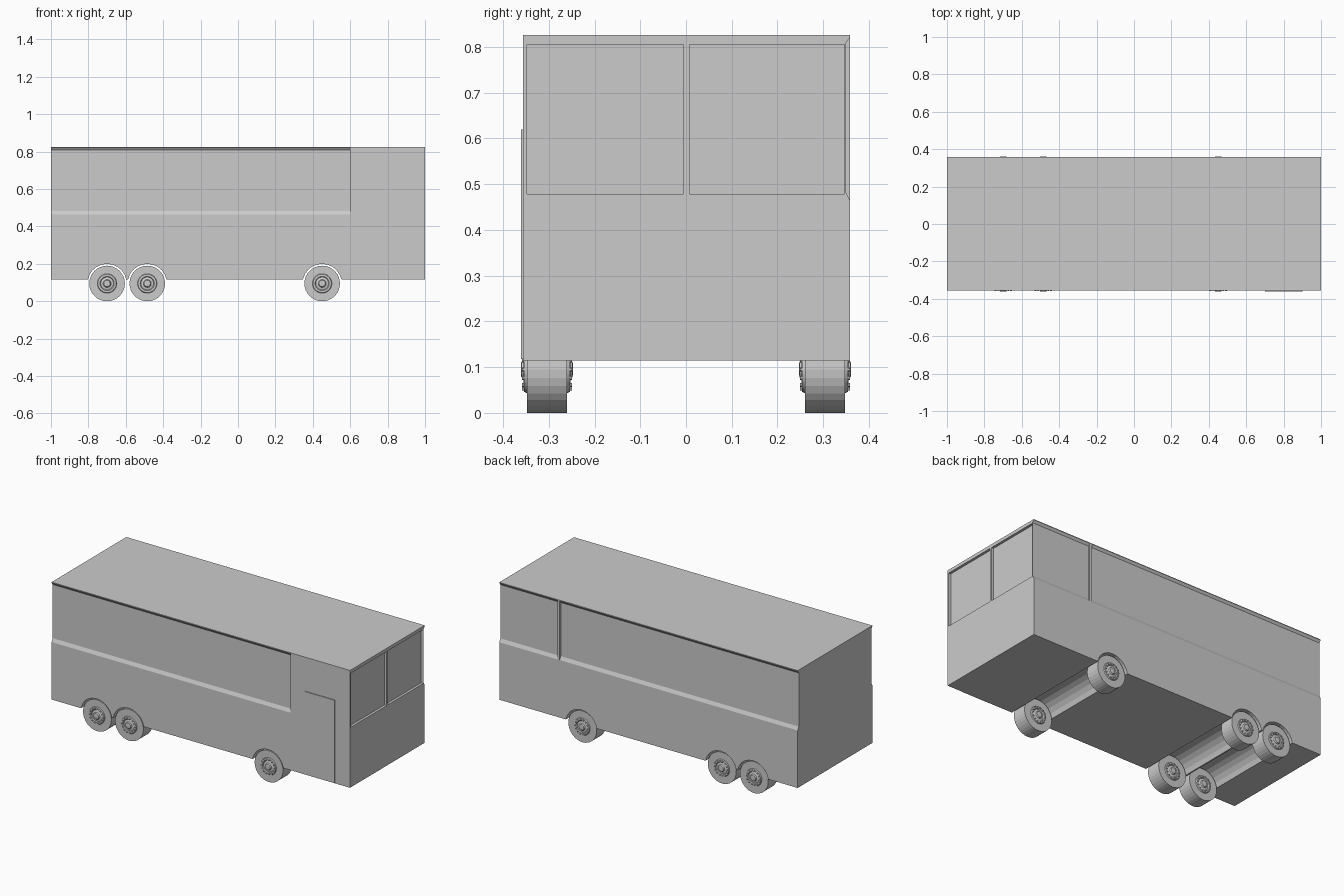
import bpy, bmesh, math
from mathutils import Matrix

if "Cube" in bpy.data.objects:
    bpy.data.objects.remove(bpy.data.objects["Cube"])

AXLES = (-0.70, -0.485, 0.45)
WHEEL_R = 0.095
FLOOR, ROOF = 0.115, 0.826
Y0, Y1 = -0.356, 0.359


def finish(name, bm, hidden=False):
    bmesh.ops.recalc_face_normals(bm, faces=bm.faces)
    mesh = bpy.data.meshes.new(name)
    bm.to_mesh(mesh)
    bm.free()
    ob = bpy.data.objects.new(name, mesh)
    bpy.context.collection.objects.link(ob)
    ob.hide_render = hidden
    return ob


def prism(name, points, offset, hidden=False):
    """Extrude a closed 3D outline along offset."""
    bm = bmesh.new()
    face = bm.faces.new([bm.verts.new(p) for p in points])
    new = bmesh.ops.extrude_face_region(bm, geom=[face])["geom"]
    verts = [v for v in new if isinstance(v, bmesh.types.BMVert)]
    bmesh.ops.translate(bm, verts=verts, vec=offset)
    return finish(name, bm, hidden)


def box(name, x, y, z, hidden=False):
    pts = [(x[0], y[0], z[0]), (x[1], y[0], z[0]), (x[1], y[0], z[1]), (x[0], y[0], z[1])]
    return prism(name, pts, (0, y[1] - y[0], 0), hidden)


# Body side profile with wheel arches running right across
outline = [(-1, Y0, ROOF), (-1, Y0, FLOOR)]
ARCH_R = 0.105
start = math.asin((FLOOR - WHEEL_R) / ARCH_R)
for cx in AXLES:
    for i in range(11):
        a = math.pi - start - (math.pi - 2 * start) * i / 10
        outline.append((cx + ARCH_R * math.cos(a), Y0, WHEEL_R + ARCH_R * math.sin(a)))
outline += [(1, Y0, FLOOR), (1, Y0, ROOF)]
body = prism("bus_body", outline, (0, Y1 - Y0, 0))


# Shallow side recesses with sloped sill and head
def side_recess(name, side, x0, x1):
    y = Y1 if side > 0 else Y0
    section = [(0.02, 0.463), (0, 0.463), (-0.01, 0.483), (-0.01, 0.808), (0, 0.822), (0.02, 0.822)]
    return prism(name, [(x0, y + side * d, z) for d, z in section], (x1 - x0, 0, 0), True)


cutters = [
    side_recess("door_side_recess", -1, -1.1, 0.6),
    side_recess("far_side_recess", 1, -1.1, 0.595),
    side_recess("cab_window_recess", 1, 0.61, 1.1),
    box("windscreen_recess_a", (0.985, 1.1), (-0.348, -0.006), (0.479, 0.806), True),
    box("windscreen_recess_b", (0.985, 1.1), (0.008, 0.347), (0.479, 0.806), True),
]
for c in cutters:
    mod = body.modifiers.new(c.name, "BOOLEAN")
    mod.operation = "DIFFERENCE"
    mod.solver = "EXACT"
    mod.object = c
bpy.context.view_layer.objects.active = body
for c in cutters:
    bpy.ops.object.modifier_apply(modifier=c.name)
for c in cutters:
    bpy.data.objects.remove(c)

# Entry door panel
box("entry_door", (0.70, 0.90), (-0.361, Y0 + 0.002), (0.118, 0.62))


# Wheel: lathed tyre and hub, the same on both faces, plus a ring of wheel bolts
def wheel(name, x, y):
    n = 32
    half = [(0.095, 0.044), (0.052, 0.044), (0.049, 0.050), (0.038, 0.051),
            (0.034, 0.046), (0.021, 0.049), (0.017, 0.056), (0.008, 0.057)]
    profile = [(r, -d) for r, d in reversed(half)] + half
    bm = bmesh.new()
    rings = [[bm.verts.new((r * math.cos(2 * math.pi * i / n), d, r * math.sin(2 * math.pi * i / n)))
              for i in range(n)] for r, d in profile]
    for a, b in zip(rings, rings[1:]):
        for i in range(n):
            bm.faces.new((a[i], a[(i + 1) % n], b[(i + 1) % n], b[i]))
    bm.faces.new(rings[0])
    bm.faces.new(rings[-1])
    for side in (-1, 1):
        for k in range(14):
            t = 2 * math.pi * k / 14
            m = (Matrix.Translation((0.0435 * math.cos(t), side * 0.052, 0.0435 * math.sin(t)))
                 @ Matrix.Rotation(math.pi / 2, 4, "X"))
            bmesh.ops.create_cone(bm, cap_ends=True, segments=6, radius1=0.004,
                                  radius2=0.004, depth=0.006, matrix=m)
    ob = finish(name, bm)
    ob.location = (x, y, WHEEL_R)


for label, cx in zip(("rear", "middle", "front"), AXLES):
    for side, y in (("near", -0.304), ("far", 0.304)):
        wheel(f"{label}_{side}_wheel", cx, y)
